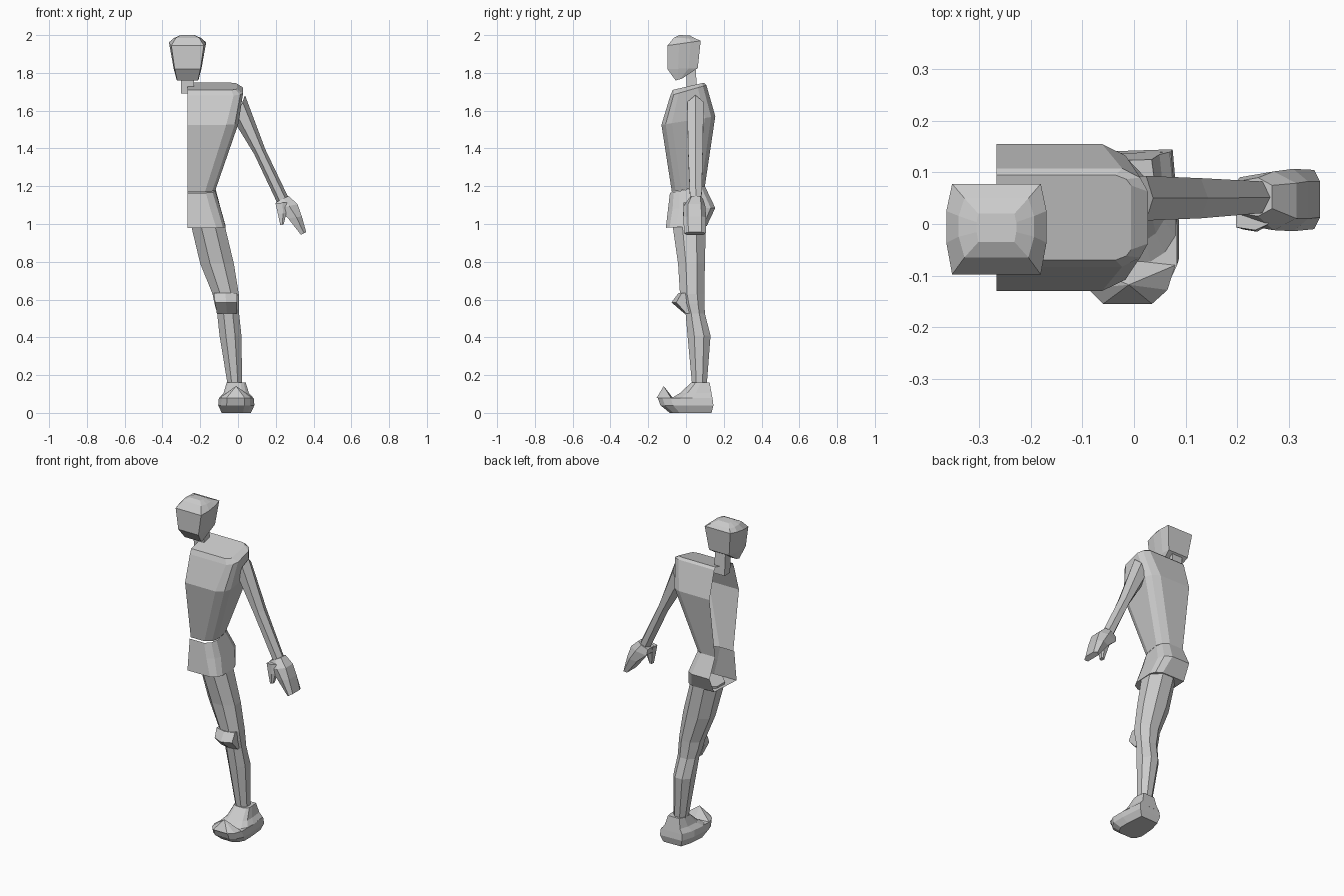
import bpy, bmesh, math
from mathutils import Vector

if "Cube" in bpy.data.objects:
    bpy.data.objects.remove(bpy.data.objects["Cube"])

MID = -0.267  # centre line of the body; only one half of the body is present
grey = bpy.data.materials.new("plain_grey")
grey.diffuse_color = (0.6, 0.6, 0.6, 1)
grey.use_nodes = True
grey.node_tree.nodes["Principled BSDF"].inputs["Base Color"].default_value = grey.diffuse_color


def loft(name, rings, closed=True, start=True, end=True):
    """Skin a list of equal-length rings with flat faces."""
    bm = bmesh.new()
    vs = [[bm.verts.new(p) for p in r] for r in rings]
    n = len(rings[0])
    for a, b in zip(vs, vs[1:]):
        for i in range(n if closed else n - 1):
            j = (i + 1) % n
            bm.faces.new((a[i], a[j], b[j], b[i]))
    if start:
        bm.faces.new(vs[0][::-1])
    if end:
        bm.faces.new(vs[-1])
    return finish(name, bm)


def finish(name, bm):
    bmesh.ops.recalc_face_normals(bm, faces=bm.faces)
    me = bpy.data.meshes.new(name)
    bm.to_mesh(me)
    bm.free()
    me.materials.append(grey)
    ob = bpy.data.objects.new(name, me)
    bpy.context.collection.objects.link(ob)
    return ob


def half_ring(y0, y1, x1, c, d, z0, z1):
    """Open chamfered outline from the front centre line round to the back."""
    pts = [(MID, y0), (x1 - c, y0), (x1 - c * .3, y0 + d * .4), (x1, y0 + d),
           (x1, y1 - d), (x1 - c * .3, y1 - d * .4), (x1 - c, y1), (MID, y1)]
    return [(x, y, z0 + (z1 - z0) * (y - y0) / (y1 - y0)) for x, y in pts]


def box_ring(x0, x1, y0, y1, z, n=8):
    """Regular polygon stretched to a bounding box."""
    k = 1 / math.cos(math.pi / n)
    pts = []
    for i in range(n):
        a = 2 * math.pi * (i + .5) / n
        pts.append(((x0 + x1) / 2 + (x1 - x0) / 2 * k * math.cos(a),
                    (y0 + y1) / 2 + (y1 - y0) / 2 * k * math.sin(a), z))
    return pts


def head_ring(w, bulge, y0, y1, z0, z1):
    """Slightly bulged rectangle, tilted from front (z0) to back (z1)."""
    pts = []
    for sx, t in ((-1, 0), (-.4, 0), (.4, 0), (1, 0), (1 + bulge, .35), (1 + bulge, .7),
                  (1, 1), (.4, 1), (-.4, 1), (-1, 1), (-1 - bulge, .7), (-1 - bulge, .35)):
        pts.append((MID + sx * w, y0 + (y1 - y0) * t, z0 + (z1 - z0) * t))
    return pts


def limb_ring(c, axis, rad_side, rad_y, n=6):
    """Polygon across a limb running in the xz plane."""
    side = Vector((axis[1], 0, -axis[0])).normalized()
    return [Vector(c) + side * rad_side * math.cos(2 * math.pi * i / n)
            + Vector((0, rad_y * math.sin(2 * math.pi * i / n), 0)) for i in range(n)]


# head and neck
loft("head", [
    head_ring(.055, .05, -.055, -.02, 1.76, 1.77),
    head_ring(.068, .08, -.098, .062, 1.82, 1.825),
    head_ring(.086, .13, -.098, .078, 1.945, 1.97),
    head_ring(.062, .18, -.065, .05, 1.985, 1.982),
    head_ring(.035, .1, -.035, .02, 2.0, 1.998)])
loft("neck", [box_ring(-.302, -.232, .005, .06, 1.69, 4),
              box_ring(-.302, -.232, .0, .05, 1.84, 4)])

# torso half, open along the centre line
loft("torso", [
    half_ring(-.075, .10, -.12, .055, .05, 1.17, 1.20),
    half_ring(-.13, .155, .003, .065, .055, 1.525, 1.57),
    half_ring(-.083, .108, .027, .05, .045, 1.68, 1.735),
    half_ring(-.07, .095, -.006, .03, .02, 1.71, 1.748)],
    closed=False, start=False)

# hips half
loft("hips", [
    half_ring(-.085, .10, -.12, .05, .05, 1.165, 1.20),
    half_ring(-.095, .155, -.092, .055, .06, 1.08, 1.085),
    half_ring(-.107, .11, -.065, .05, .05, .98, .99)],
    closed=False, start=False)

# leg with kneecap
loft("leg", [box_ring(*r) for r in (
    (-.25, -.072, -.072, .105, 1.0),
    (-.2, -.022, -.042, .10, .79),
    (-.135, .004, -.032, .097, .63),
    (-.125, .006, -.02, .098, .58),
    (-.11, .006, -.002, .10, .525),
    (-.098, .018, .008, .13, .41),
    (-.055, .022, .032, .11, .15))])
loft("kneecap", [box_ring(-.128, -.005, -.035, .02, .635, 6),
                 box_ring(-.122, -.005, -.07, .02, .585, 6),
                 box_ring(-.112, -.005, -.005, .03, .525, 6)])

# foot: sole, wide rim, then the upper, plus a raised toe fan
foot_plan = [(-.07, .14), (-.095, .05), (-.105, -.08), (-.09, -.125), (-.06, -.15),
             (.035, -.15), (.065, -.125), (.087, -.08), (.087, .0), (.075, .145)]


def scaled(sx, y0, y1, z):
    return [(-.01 + (x + .01) * sx, y0 + (y + .155) / .3 * (y1 - y0), z) for x, y in foot_plan]


loft("foot", [scaled(.8, -.09, .135, 0), scaled(1, -.14, .145, .04), scaled(.96, -.155, .14, .08)])
loft("foot_upper", [scaled(.95, -.08, .14, .078), scaled(.7, -.035, .135, .105),
                    scaled(.52, .028, .125, .162)])
bm = bmesh.new()
peak = bm.verts.new((-.01, -.118, .142))
rim = [bm.verts.new((x, y, .08)) for x, y in
       ((-.1, -.08), (-.09, -.125), (-.06, -.155), (.035, -.155), (.065, -.128), (.08, -.08), (-.01, -.07))]
for a, b in zip(rim, rim[1:] + rim[:1]):
    bm.faces.new((a, b, peak))
bm.faces.new(rim[::-1])
finish("toe_cap", bm)

# arm hanging outwards, from the shoulder to the wrist
top = limb_ring((.01, .05, 1.61), (.23, -.48), .03, .05)
for p in top:
    p.z += (p.x - .01) * 2.2
loft("arm", [top,
             limb_ring((.115, .05, 1.383), (.23, -.48), .032, .045),
             limb_ring((.24, .052, 1.12), (.23, -.48), .033, .035)])


# hand: wrist, palm, knuckles and fingertips, with a separate thumb
def hand_ring(xa, za, xb, zb, y0, y1):
    """Slab section from the palm side (a) to the back of the hand (b)."""
    m = (y1 - y0) * .2
    pa, pb = Vector((xa, 0, za)), Vector((xb, 0, zb))
    return [p + Vector((0, y, 0)) for p, y in
            ((pa, y0 + m * .5), (pa.lerp(pb, .6), y0), (pb, y0 + m), (pb, y1 - m),
             (pa.lerp(pb, .6), y1), (pa, y1 - m * .5))]


loft("hand", [hand_ring(.20, 1.115, .268, 1.148, .015, .09),
              hand_ring(.205, 1.08, .315, 1.105, -.012, .102),
              hand_ring(.265, 1.03, .338, 1.04, -.014, .107),
              hand_ring(.333, .943, .361, .957, -.01, .105)])
loft("thumb", [hand_ring(.198, 1.11, .26, 1.115, -.012, .045),
               hand_ring(.212, 1.05, .256, 1.06, -.015, .03),
               hand_ring(.224, .993, .242, .998, -.013, .015)])
